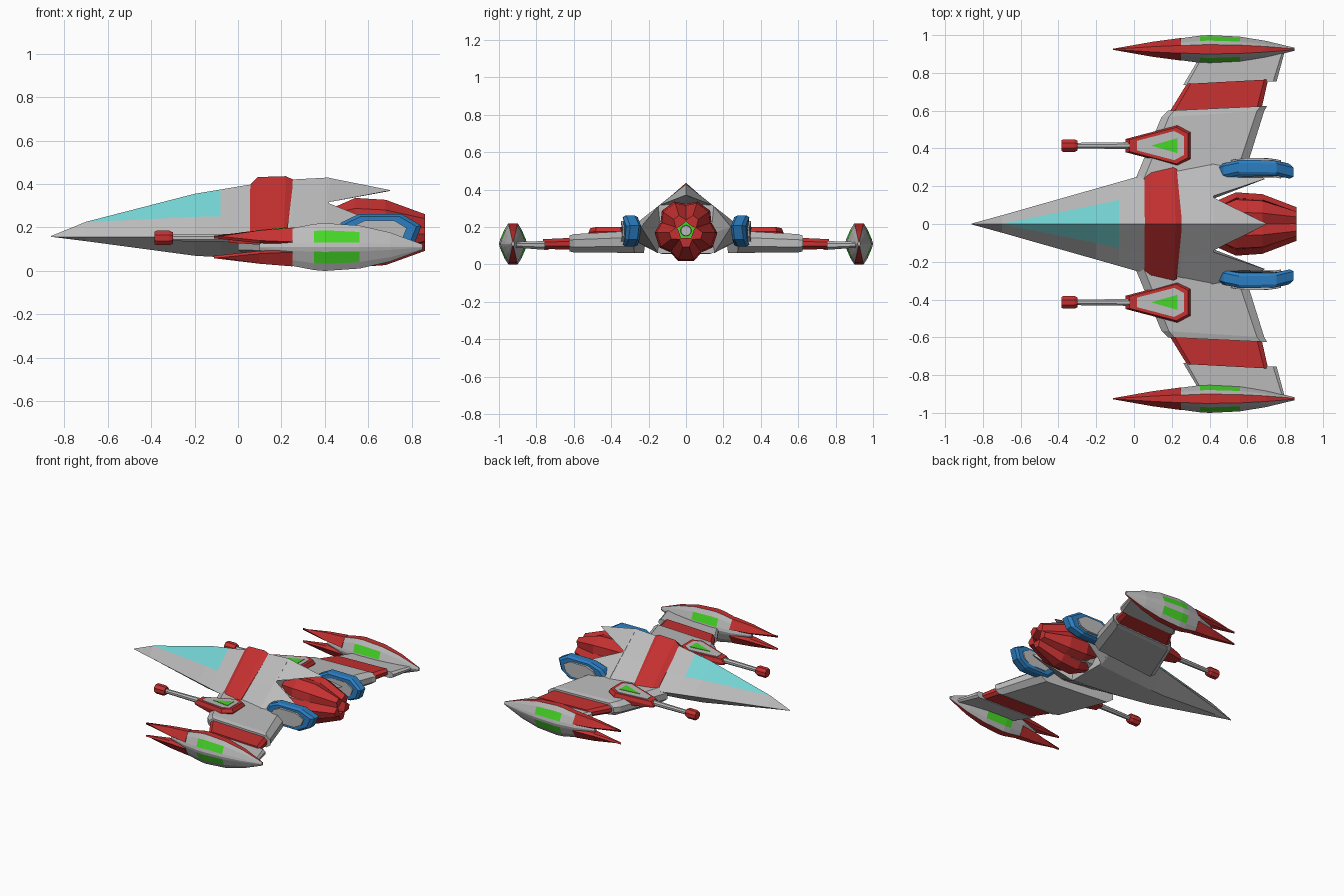
import bpy, bmesh, math

if "Cube" in bpy.data.objects:
    bpy.data.objects.remove(bpy.data.objects["Cube"])


def mat(name, rgb):
    m = bpy.data.materials.new(name)
    m.diffuse_color = (*rgb, 1)
    m.use_nodes = True
    m.node_tree.nodes["Principled BSDF"].inputs["Base Color"].default_value = m.diffuse_color
    return m


GREY, RED, GREEN, CYAN, BLUE = range(5)
MATS = [mat("light_grey", (0.50, 0.50, 0.50)), mat("red", (0.56, 0.03, 0.03)),
        mat("green", (0.06, 0.68, 0.02)), mat("canopy_cyan", (0.18, 0.66, 0.66)),
        mat("blue", (0.025, 0.21, 0.54))]


def loft(name, rings, color=GREY, rule=None):
    """Skin a list of equal-length point rings; rule(station, segment) picks a colour."""
    bm = bmesh.new()
    vs = [[bm.verts.new(p) for p in r] for r in rings]
    n = len(vs[0])
    for i in range(len(vs) - 1):
        for j in range(n):
            k = (j + 1) % n
            f = bm.faces.new((vs[i][j], vs[i][k], vs[i + 1][k], vs[i + 1][j]))
            f.material_index = rule(i, j) if rule else color
    for r in (vs[0], vs[-1]):
        bm.faces.new(r).material_index = color
    bmesh.ops.recalc_face_normals(bm, faces=bm.faces)
    me = bpy.data.meshes.new(name)
    bm.to_mesh(me)
    bm.free()
    for m in MATS:
        me.materials.append(m)
    ob = bpy.data.objects.new(name, me)
    bpy.context.collection.objects.link(ob)
    return ob


def pair(name, rings, color=GREY, rule=None):
    """Left and right copies mirrored across y = 0."""
    for side, s in (("left", 1), ("right", -1)):
        loft(f"{side}_{name}", [[(x, s * y, z) for x, y, z in r] for r in rings], color, rule)


def tube(stations, cy, cz, n=8):
    """Rings of an n-gon around the x axis from (x, radius) stations."""
    return [[(x, cy + r * math.cos(math.tau * (k + .5) / n), cz + r * math.sin(math.tau * (k + .5) / n))
             for k in range(n)] for x, r in stations]


# Hull: x, spine height, half width, bottom height, canopy edge fraction
HULL = [(-.86, .161, .002, .158, .5), (-.70, .226, .046, .137, .02), (-.20, .355, .188, .070, .535),
        (-.08, .375, .222, .063, .57), (.06, .398, .262, .058, .57), (.25, .421, .308, .055, .57),
        (.42, .430, .340, .058, .45)]


def hull_ring(x, zt, ys, zb, f):
    zs = .157
    half = [(f * ys, zt + (zs - zt) * f), (ys, zs), (.4 * ys, zb)]
    return [(x, 0, zt)] + [(x, y, z) for y, z in half] + [(x, -y, z) for y, z in half[::-1]]


loft("hull", [hull_ring(*s) for s in HULL],
     rule=lambda i, j: CYAN if i in (1, 2) and j in (0, 6) else GREY)

# Tail spikes: one on the spine, one on each side
loft("top_spike", [[(.41, 0, .43), (.41, .145, .315), (.38, 0, .32), (.41, -.145, .315)],
                   [(.70, 0, .372), (.70, .003, .370), (.70, 0, .368), (.70, -.003, .370)]])
pair("side_spike", [[(.41, .34, .16), (.41, .145, .315), (.41, .13, .16), (.41, .15, .06)],
                    [(.69, .242, .20), (.69, .238, .203), (.69, .237, .20), (.69, .238, .197)]])

# Raised red band across the hull
band = []
for x, zt, ys, d in ((.055, .395, .26, 0), (.09, .432, .285, 0), (.22, .436, .312, .01), (.255, .42, .305, .03)):
    band.append([(x, 0, zt), (x - d, ys, .165), (x - d, -ys, .165)])
loft("hull_band", band, RED)


# Wings: leading x, y, trailing x, y, bottom z, top z
def wing_ring(xl, yl, xt, yt, zb, zt):
    zm, c = (zb + zt) / 2, (zt - zb) * .4
    def at(x, z):
        return (x, yl + (yt - yl) * (x - xl) / (xt - xl), z)
    return [at(xl, zm - c / 2), at(xl, zm + c / 2), at(xl + c, zt), at(xt - c, zt),
            at(xt, zm + c / 2), at(xt, zm - c / 2), at(xt - c, zb), at(xl + c, zb)]


pair("inner_wing", [wing_ring(0, .22, .59, .28, .062, .180), wing_ring(.145, .565, .69, .60, .063, .162),
                    wing_ring(.18, .60, .705, .625, .07, .155)])
pair("wing_stripe", [wing_ring(.18, .58, .675, .61, .078, .142), wing_ring(.28, .742, .71, .765, .083, .135)], RED)
pair("outer_wing", [wing_ring(.26, .735, .755, .755, .078, .125), wing_ring(.37, .92, .80, .92, .09, .12)])

# Wing tip pods: spindle body with red ridges and green panels
PY, PZ = .925, .11


def pod_ring(x, h, w):
    right = []
    for t in (0, .3, .8, 1, 1.2, 1.7, 2):
        u = t if t <= 1 else 2 - t
        y = w * (.33 + .67 * u + .1 * math.sin(math.pi * u))
        right.append((y, h * (1 - t)))
    return [(x, PY + y, PZ + z) for y, z in right] + [(x, PY - y, PZ + z) for y, z in right[::-1]]


def pod_color(i, j):
    if j in (6, 13):
        return RED
    return GREEN if i in (2, 3) and j in (1, 4, 8, 11) else GREY


pair("tip_pod", [pod_ring(*s) for s in ((.10, .015, .012), (.24, .085, .057), (.35, .106, .072), (.40, .11, .075),
                                        (.56, .099, .067), (.70, .067, .044), (.85, .012, .008))], rule=pod_color)
for s, label in ((1, "upper"), (-1, "lower")):
    rings = []
    for x, top, low, w in ((.25, .089, .012, .060), (.10, .077, .018, .040), (-.11, .046, .040, .003)):
        rings.append([(x, PY + y, PZ + s * z) for y, z in
                      ((-.35 * w, top), (.35 * w, top), (w, low + .012), (.6 * w, low),
                       (-.6 * w, low), (-w, low + .012))])
    pair(label + "_pod_prong", rings, RED)

# Wing cannons: teardrop housing, grey inset plate, green marker, barrel, muzzle
CY = .415
DROP = [(-.045, -.035), (.23, -.107), (.30, -.07), (.30, .07), (.23, .107), (-.045, .035)]


def drop_ring(outline, k, dz):
    out = []
    for x, y in outline:
        x = .17 + (x - .17) * k
        out.append((x, CY + y * k, .17 + .09 * (x + .045) + dz))
    return out


base = [(x * .9, CY + y * .85, .13 - .06 * (x + .045)) for x, y in DROP]
pair("cannon_housing", [base, drop_ring(DROP, 1, -.025), drop_ring(DROP, .9, 0)], RED)
pair("cannon_plate", [drop_ring(DROP, .72, -.002), drop_ring(DROP, .72, .003)], GREY)
MARK = [(.09, 0), (.23, -.04), (.23, .04)]
pair("cannon_marker", [drop_ring(MARK, 1, .001), drop_ring(MARK, 1, .006)], GREEN)
pair("cannon_barrel", tube(((-.31, .016), (0, .02)), CY, .152), GREY)
pair("cannon_muzzle", tube(((-.385, .031), (-.375, .036), (-.315, .036), (-.30, .028)), CY, .152), RED)

# Side nacelles: bowed blue rim with a grey centre
OCT = [(-.20, .0), (-.17, .045), (-.09, .083), (.11, .083), (.20, .03), (.17, -.045), (.09, -.083), (-.11, -.083)]


def nacelle_ring(k, dy):
    return [(.645 + x * k, .308 - .8 * (x * k) ** 2 + dy, .178 + z * k) for x, z in OCT]


pair("nacelle_rim", [nacelle_ring(.9, -.042), nacelle_ring(1, -.025),
                     nacelle_ring(1, .022), nacelle_ring(.88, .036)], BLUE)
pair("nacelle_centre", [nacelle_ring(.66, -.053), nacelle_ring(.66, .044)], GREY)

# Engine: grey core, green nozzle ring, five red petals
EZ = .18
loft("engine_core", tube(((.38, .11), (.55, .10), (.70, .07)), 0, EZ, 10), GREY)
loft("nozzle_ring", tube(((.68, .075), (.77, .062)), 0, EZ, 10), GREEN)
loft("nozzle_hub", tube(((.70, .036), (.79, .028)), 0, EZ, 10), GREY)
for k in range(5):
    a = math.radians(54 + 72 * k)
    c, s = math.cos(a), math.sin(a)
    rings = []
    for x, r, w in ((.42, .115, .035), (.54, .163, .082), (.68, .153, .080), (.86, .088, .035)):
        rings.append([(x, q * c - t * s, EZ + q * s + t * c) for t, q in
                      ((-w, r - .045), (-.5 * w, r), (.5 * w, r), (w, r - .045), (.5 * w, r - .05), (-.5 * w, r - .05))])
    loft(f"engine_petal_{k + 1}", rings, RED)
